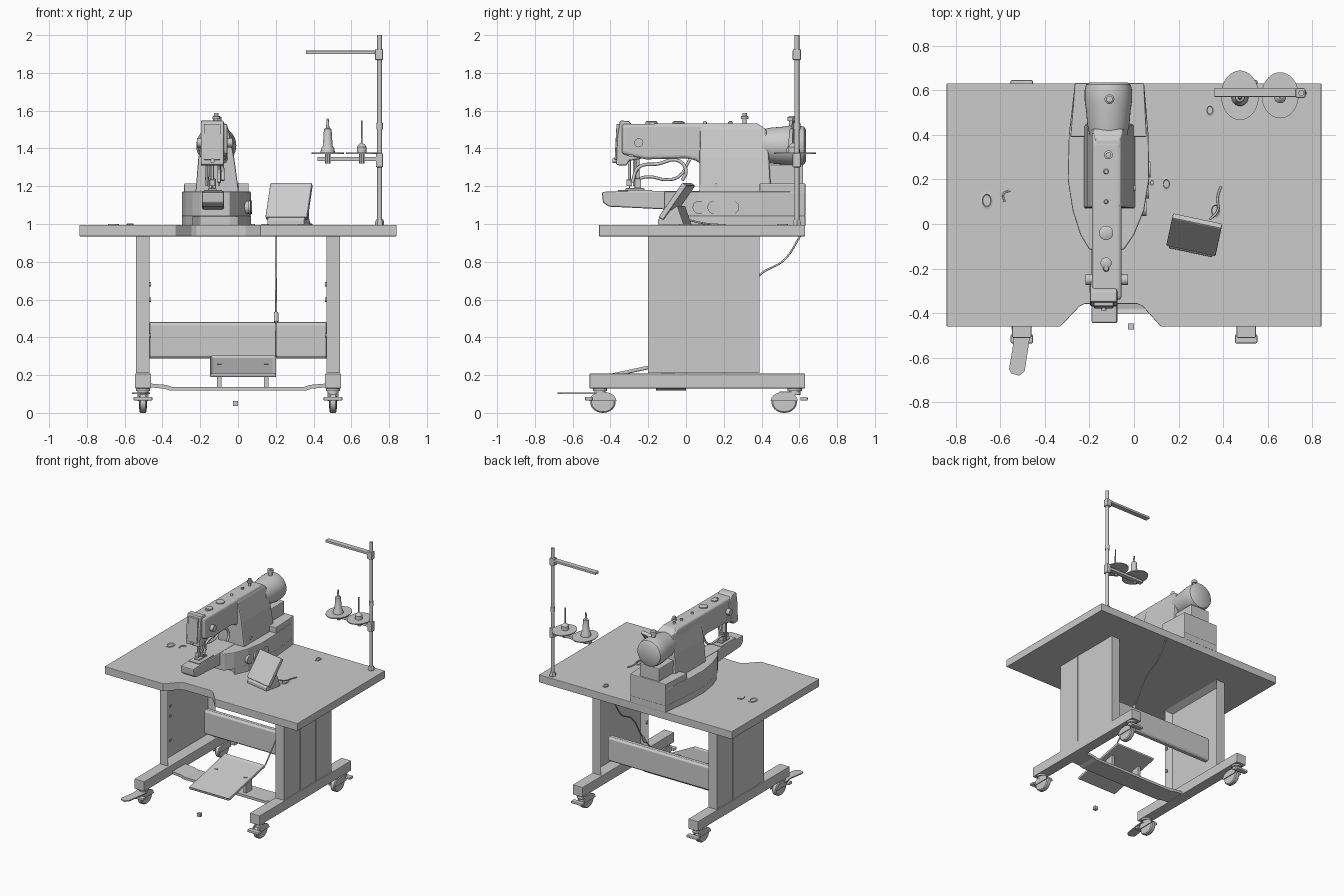
import bpy, bmesh, math
from mathutils import Vector, Matrix

if "Cube" in bpy.data.objects:
    bpy.data.objects.remove(bpy.data.objects["Cube"])

# ---------- helpers ----------
def finish(name, bm, bevel=0, smooth=False, seg=2):
    bmesh.ops.recalc_face_normals(bm, faces=bm.faces)
    me = bpy.data.meshes.new(name)
    bm.to_mesh(me)
    bm.free()
    ob = bpy.data.objects.new(name, me)
    bpy.context.collection.objects.link(ob)
    if bevel:
        m = ob.modifiers.new("bevel", 'BEVEL')
        m.width, m.segments, m.limit_method = bevel, seg, 'ANGLE'
    if smooth:
        bpy.ops.object.select_all(action='DESELECT')
        ob.select_set(True)
        bpy.context.view_layer.objects.active = ob
        bpy.ops.object.shade_smooth_by_angle(angle=math.radians(35))
    return ob

def loft(name, rings, bevel=0, smooth=False, seg=2):
    bm = bmesh.new()
    vs = [[bm.verts.new(p) for p in r] for r in rings]
    n = len(rings[0])
    for a, b in zip(vs, vs[1:]):
        for i in range(n):
            bm.faces.new((a[i], a[(i + 1) % n], b[(i + 1) % n], b[i]))
    bm.faces.new(vs[0])
    bm.faces.new(vs[-1])
    return finish(name, bm, bevel, smooth, seg)

def rect(x0, x1, y0, y1, z):
    return [(x0, y0, z), (x1, y0, z), (x1, y1, z), (x0, y1, z)]

def box(name, x0, x1, y0, y1, z0, z1, bevel=0):
    return loft(name, [rect(x0, x1, y0, y1, z0), rect(x0, x1, y0, y1, z1)], bevel)

def prism_z(name, pts, z0, z1, bevel=0):
    return loft(name, [[(x, y, z) for x, y in pts] for z in (z0, z1)], bevel)

def prism_x(name, pts, x0, x1, bevel=0, seg=2):
    return loft(name, [[(x, y, z) for y, z in pts] for x in (x0, x1)], bevel, False, seg)

def prism_y(name, pts, y0, y1, bevel=0):
    return loft(name, [[(x, y, z) for x, z in pts] for y in (y0, y1)], bevel)

def lathe(name, origin, axis, profile, n=28, sx=1, sy=1):
    """profile: (radius, distance along axis)"""
    q = Vector((0, 0, 1)).rotation_difference(Vector(axis))
    o = Vector(origin)
    rings = [[o + q @ Vector((r * sx * math.cos(math.tau * i / n), r * sy * math.sin(math.tau * i / n), h))
              for i in range(n)] for r, h in profile]
    return loft(name, rings, 0, True)

def rod(name, p0, p1, r, n=16):
    d = Vector(p1) - Vector(p0)
    return lathe(name, p0, d.normalized(), [(r, 0), (r, d.length)], n)

def tube(name, pts, r, cyclic=False):
    cu = bpy.data.curves.new(name, 'CURVE')
    cu.dimensions, cu.bevel_depth, cu.bevel_resolution, cu.resolution_u = '3D', r, 2, 8
    cu.use_fill_caps = True
    s = cu.splines.new('BEZIER')
    s.bezier_points.add(len(pts) - 1)
    s.use_cyclic_u = cyclic
    for b, p in zip(s.bezier_points, pts):
        b.co, b.handle_left_type, b.handle_right_type = p, 'AUTO', 'AUTO'
    tmp = bpy.data.objects.new(name + "_curve", cu)
    bpy.context.collection.objects.link(tmp)
    dg = bpy.context.evaluated_depsgraph_get()
    me = bpy.data.meshes.new_from_object(tmp.evaluated_get(dg))
    bpy.data.objects.remove(tmp)
    ob = bpy.data.objects.new(name, me)
    bpy.context.collection.objects.link(ob)
    return ob

# ---------- table top with front cut-out ----------
prism_z("table_top", [(-.84, -.46), (-.33, -.46), (-.245, -.37), (-.22, -.358), (.015, -.358), (.04, -.37),
                      (.12, -.46), (.84, -.46), (.84, .63), (-.84, .63)], .935, .995, .003)

# ---------- leg panels, feet, casters ----------
for s, side in ((-1, "left"), (1, "right")):
    c = .503 * s
    inner, outer = c - .035 * s, c + .032 * s
    bm = bmesh.new()
    bmesh.ops.create_cube(bm, size=1, matrix=Matrix.LocRotScale(
        ((inner + outer) / 2, .095, .5725), None, (abs(outer - inner), .59, .725)))
    bm.normal_update()
    face = [f for f in bm.faces if f.normal.x * s < -.9]
    bmesh.ops.inset_region(bm, faces=face, thickness=.035)
    bmesh.ops.translate(bm, verts=face[0].verts, vec=(.05 * s, 0, 0))
    finish(side + "_leg_panel", bm)
    for y0, y1 in ((-.2, -.001), (.004, .19), (.195, .39)):
        box(side + "_leg_slat", *sorted((outer, outer + .006 * s)), y0, y1, .21, .935)
    for z in (.41, .6, .68):
        rod(side + "_leg_bolt", (inner, -.18, z), (inner - .008 * s, -.18, z), .012)
    box(side + "_foot", c - .043, c + .043, -.51, .63, .13, .208, .004)
    for ys, yw, end in ((-.455, -.44, "front"), (.575, .52, "rear")):
        n = f"{side}_{end}_caster"
        lathe(n + "_stem", (c, ys, .095), (0, 0, 1), [(.03, 0), (.03, .02), (.038, .022), (.038, .036)], 20)
        lathe(n + "_wheel", (c - .02, yw, .056), (1, 0, 0),
              [(.03, 0), (.05, .001), (.056, .008), (.056, .032), (.05, .039), (.03, .04)], 28, 1, 1.2)
        hood = [(yw + .072 * math.cos(a), .062 + .05 * math.sin(a)) for a in [math.pi * i / 10 for i in range(11)]]
        for k in (-1, 1):
            prism_x(n + "_fork", hood, c + k * .025 - .003, c + k * .025 + .003)
        box(n + "_bridge", c - .028, c + .028, yw - .03, ys + .03, .095, .112, .006)
        yb = ys + (-.055 if end == "front" else .055)
        box(n + "_brake", c - .05, c + .05, yb - .025, yb + .015, .065, .085, .006)

# long foot lever on the left front caster
prism_z("foot_lever", [(-.55, -.46), (-.465, -.46), (-.47, -.53), (-.49, -.66), (-.515, -.68), (-.55, -.67),
                       (-.56, -.65), (-.54, -.53)], .1, .108)

# ---------- beams ----------
prism_x("rear_beam", [(.25, .3), (.25, .465), (.262, .48), (.29, .48), (.302, .465), (.302, .3), (.29, .287),
                      (.262, .287)], -.468, .468, .003)
prism_y("lower_crossbar", [(-.46, .155), (-.38, .148), (-.35, .138), (.35, .138), (.38, .148), (.46, .155),
                           (.46, .135), (.39, .128), (.36, .118), (-.36, .118), (-.39, .128), (-.46, .135)], -.16, 0)

# ---------- treadle and its cable ----------
bm = bmesh.new()
bmesh.ops.create_cube(bm, size=1, matrix=Matrix.LocRotScale((0, 0, 0), None, (.35, .46, .022)))
bm.normal_update()
top = [f for f in bm.faces if f.normal.z > .9]
bmesh.ops.inset_region(bm, faces=top, thickness=.022)
bmesh.ops.translate(bm, verts=top[0].verts, vec=(0, 0, -.012))
treadle = finish("treadle", bm, .006)
treadle.location, treadle.rotation_euler = (.027, -.175, .247), (math.radians(12), 0, 0)
for x in (-.1, .15):
    box("treadle_bracket", x - .012, x + .012, -.13, -.06, .135, .26)
tube("treadle_cable", [(.2, .61, .945), (.2, .52, .81), (.2, .39, .73), (.202, .25, .53), (.202, .05, .3)], .005)
rod("cable_connector", (.202, .25, .53), (.202, .22, .48), .012)
box("loose_block", -.027, .0, -.472, -.445, .036, .062)

# ---------- thread stand ----------
px, py = .75, .587
rod("stand_pole", (px, py, .94), (px, py, 2), .013)
lathe("stand_base_nut", (px, py, .995), (0, 0, 1), [(.024, 0), (.024, .015), (.018, .03)], 6)
box("stand_top_arm", .36, .75, .57, .61, 1.9, 1.918, .003)
box("stand_top_clamp", .725, .768, .565, .609, 1.868, 1.925, .006)
box("stand_lower_arm", .42, .75, .57, .605, 1.333, 1.355, .003)
box("stand_lower_clamp", .73, .768, .565, .609, 1.3, 1.375, .006)
rod("stand_collar", (px, py, 1.5), (px, py, 1.535), .018)
for x, rx, ry, body in ((.475, .085, .111, [(.038, 0), (.036, .02), (.026, .035), (.02, .125), (.009, .13), (.005, .18)]),
                        (.655, .083, .103, [(.026, 0), (.026, .03), (.014, .045), (.005, .05), (.004, .17)])):
    lathe("spool_disc", (x, .577, 1.371), (0, 0, 1), [(1, 0), (1, .007)], 36, rx, ry)
    lathe("spool_pin", (x, .567, 1.378), (0, 0, 1), body, 18)
    rod("spool_nut", (x, .577, 1.32), (x, .577, 1.372), .014, 8)

# ---------- control panel ----------
parts = [prism_x("control_panel", [(-.085, .04), (.045, .222), (.068, .205), (-.06, .024)], -.113, .113, .006),
         prism_x("control_panel_base", [(-.09, .0), (-.09, .025), (-.07, .045), (.015, .1), (.05, .0)], -.1, .1, .004)]
for ob in parts:
    ob.location, ob.rotation_euler = (.272, -.04, .997), (0, 0, math.radians(-12))
tube("panel_cable", [(.34, .02, 1.02), (.375, .06, 1.01), (.375, .12, 1.0), (.39, .17, .997)], .005)

# grommets on the table
for x, y, r in ((-.66, .105, .036), (.34, .51, .025), (.145, .18, .025), (.08, .185, .014), (.365, .06, .032)):
    lathe("table_grommet", (x, y, .993), (0, 0, 1), [(r, 0), (r, .006), (r * .7, .008), (r * .6, .003)], 24, .8, 1.15)
tube("table_hook", [(-.555, .15, .998), (-.585, .135, .998), (-.58, .1, .998)], .004)

# ---------- machine base ----------
base = [(-.265, .632), (.045, .632), (.065, .4), (.068, .2), (.045, .06), (0, -.05), (-.045, -.115),
        (-.2, -.115), (-.24, -.05), (-.275, .06), (-.297, .2), (-.292, .4)]
low = [(x, max(y, .0 if abs(x + .115) < .1 else -.04)) for x, y in base]
prism_z("machine_base_foot", low, .99, 1.045, .004)
prism_z("machine_base", base, 1.04, 1.172, .006)
prism_z("rear_box", [(-.265, .632), (.045, .632), (.057, .39), (-.285, .39)], 1.15, 1.215, .005)
box("rear_neck", -.2, -.03, .42, .62, 1.2, 1.315, .006)
for y, x, r in ((.07, .045, .035), (.15, .055, .036), (.245, .063, .036)):
    rod("base_cover_cap", (x - .02, y, 1.088), (x + .012, y, 1.088), r, 24)
prism_x("free_arm", [(-.445, 1.17), (-.44, 1.115), (-.41, 1.092), (-.12, 1.078), (.1, 1.078), (.1, 1.176),
                     (-.3, 1.176)], -.19, -.075, .008)
box("needle_plate", -.18, -.085, -.36, -.18, 1.174, 1.18)

# ---------- machine column, arm and head ----------
loft("column", [rect(-.225, .005, .07, .45, 1.165), rect(-.21, -.02, .072, .44, 1.35),
                rect(-.183, -.05, .075, .425, 1.5), rect(-.172, -.062, .08, .38, 1.532)], .008)
prism_x("upper_arm", [(-.34, 1.53), (.37, 1.533), (.42, 1.5), (.42, 1.33), (.1, 1.29), (.06, 1.335), (.0, 1.348),
                      (-.21, 1.342), (-.34, 1.37)], -.188, -.055, .018, 3)
prism_x("head", [(-.35, 1.548), (-.3, 1.545), (-.27, 1.5), (-.235, 1.345), (-.3, 1.335), (-.315, 1.308),
                 (-.37, 1.312), (-.365, 1.45)], -.197, -.075, .008)
prism_x("face_plate", [(-.368, 1.53), (-.378, 1.34), (-.35, 1.34), (-.34, 1.53)], -.18, -.092, .004)
rod("face_screw", (-.136, -.36, 1.335), (-.136, -.388, 1.335), .012)
for x, z in ((-.04, 1.43), (-.205, 1.43)):
    rod("tension_knob", (-.12, -.25, z), (x + (.012 if x > -.1 else -.012), -.25, z), .024, 20)
rod("side_stud", (-.2, -.29, 1.37), (-.06, -.29, 1.37), .016)
rod("column_screw", (-.02, .16, 1.205), (.006, .16, 1.205), .012)

# handwheel and motor end
lathe("handwheel", (-.115, .4, 1.415), (0, 1, 0),
      [(.085, 0), (.095, .05), (.1, .11), (.106, .15), (.106, .2), (.1, .225), (.085, .235)], 36)
rod("handwheel_knob", (-.11, .56, 1.5), (-.11, .56, 1.545), .014)
lathe("handwheel_knob_cap", (-.11, .56, 1.545), (0, 0, 1), [(.022, 0), (.022, .02), (.014, .026)], 20)

# top knobs and caps
lathe("top_knob", (-.115, .31, 1.525), (0, 0, 1), [(.01, 0), (.01, .03), (.02, .032), (.02, .045), (.012, .047),
                                                  (.012, .062)], 18)
for y, r in ((.235, .012), (.1, .01), (-.04, .032), (-.175, .025), (-.2, .014)):
    lathe("top_cap", (-.125, y, 1.525), (0, 0, 1), [(r, 0), (r, .014), (r * .7, .019)], 20)

# ---------- needle area ----------
for x, y, z0, r in ((-.136, -.3, 1.2, .008), (-.136, -.255, 1.19, .009), (-.165, -.265, 1.2, .006), (-.1, -.275, 1.2, .006)):
    rod("needle_bar", (x, y, z0), (x, y, 1.36), r, 12)
rod("needle", (-.136, -.3, 1.175), (-.136, -.3, 1.2), .003, 8)
box("needle_clamp", -.15, -.122, -.315, -.285, 1.2, 1.235, .003)
box("presser_foot", -.158, -.114, -.32, -.22, 1.18, 1.19, .003)
box("presser_block", -.155, -.117, -.272, -.238, 1.19, 1.24, .003)
tube("lifter_lever", [(-.1, -.285, 1.22), (-.1, -.25, 1.3), (-.1, -.15, 1.318), (-.09, -.04, 1.335), (-.08, .0, 1.28),
                      (-.08, -.02, 1.23)], .009)
tube("thread_guard", [(-.165, -.265, 1.235), (-.165, -.2, 1.25), (-.165, -.1, 1.235), (-.16, -.04, 1.25),
                      (-.16, .02, 1.34)], .008)
